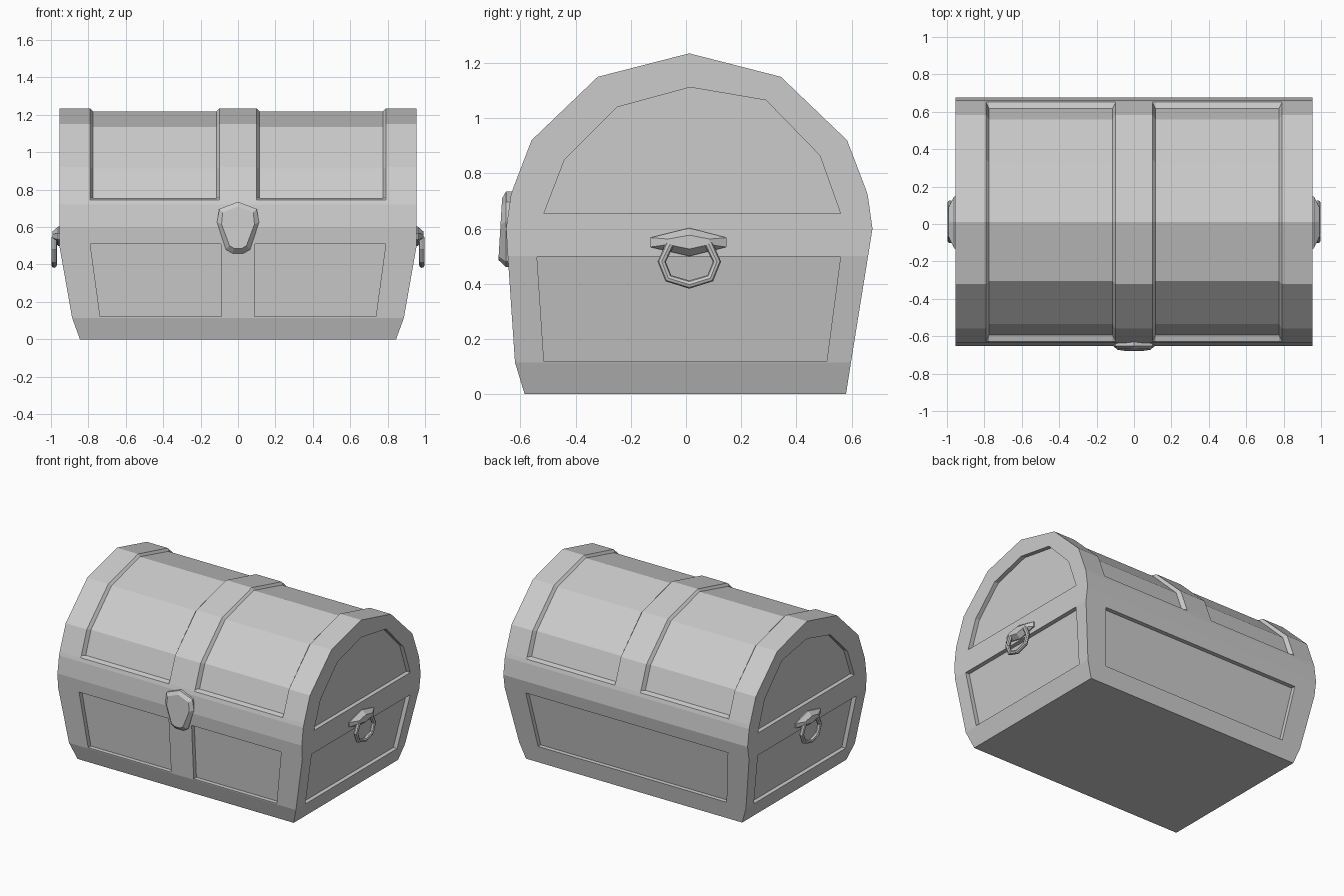
import bpy, bmesh
from mathutils import Vector

if "Cube" in bpy.data.objects:
    bpy.data.objects.remove(bpy.data.objects["Cube"])

grey = bpy.data.materials.new("plain_grey")
grey.use_nodes = True
grey.diffuse_color = (0.6, 0.6, 0.6, 1)
grey.node_tree.nodes["Principled BSDF"].inputs["Base Color"].default_value = (0.6, 0.6, 0.6, 1)


def add_object(name, bm):
    bmesh.ops.recalc_face_normals(bm, faces=bm.faces)
    mesh = bpy.data.meshes.new(name)
    bm.to_mesh(mesh)
    bm.free()
    mesh.materials.append(grey)
    obj = bpy.data.objects.new(name, mesh)
    bpy.context.collection.objects.link(obj)
    return obj


def loft(bm, rings):
    """Bridge closed rings of equal length and cap both ends."""
    rows = [[bm.verts.new(p) for p in ring] for ring in rings]
    n = len(rows[0])
    for a, b in zip(rows, rows[1:]):
        for i in range(n):
            j = (i + 1) % n
            bm.faces.new((a[i], a[j], b[j], b[i]))
    bm.faces.new(rows[0])
    bm.faces.new(rows[-1])


# Chest shell: cross-sections along x, with the lid panels sunk between the bands
MID = 0.012
arch = [(0.664, 0.6), (0.647, 0.72), (0.639, 0.745), (0.634, 0.758),
        (0.572, 0.92), (0.332, 1.15)]
front = [(-0.585, 0), (-0.62, 0.115), (-0.646, 0.5)]
back = [(0.66, 0.5), (0.598, 0.115), (0.58, 0)]
profile = (front + [(MID - w, z) for w, z in arch] + [(MID, 1.235)]
           + [(MID + w, z) for w, z in reversed(arch)] + back)
end_x = {0: 0.845, 0.115: 0.887}


def section(x, sunk):
    points = []
    for y, z in profile:
        px = x
        if abs(x) > 0.9:
            px = end_x.get(z, 0.955) * (1 if x > 0 else -1)
        if sunk and z > 0.75:
            y, z = MID + (y - MID) * 0.955, 0.6 + (z - 0.6) * 0.975
        points.append((px, y, z))
    return points


half = [(0.1, False), (0.115, True), (0.775, True), (0.79, False), (0.955, False)]
stations = [(-x, s) for x, s in reversed(half)] + half
bm = bmesh.new()
rows = [[bm.verts.new(p) for p in section(x, s)] for x, s in stations]
n = len(profile)
for a, b in zip(rows, rows[1:]):
    for i in range(n):
        j = (i + 1) % n
        bm.faces.new((a[i], a[j], b[j], b[i]))
for end in (rows[0], rows[-1]):
    for i in range(2):
        bm.faces.new((end[i], end[i + 1], end[n - 2 - i], end[n - 1 - i]))
    bm.faces.new(end[2:n - 2])
chest = add_object("chest_shell", bm)

# Recessed panels on the front, back and both ends
bm = bmesh.new()


def recess(outline, inward, depth=0.03):
    step = Vector(inward)
    loft(bm, [[Vector(p) + step * d for p in outline] for d in (-0.05, depth)])


def slope(z, low, high):
    return low + (high - low) * (z - 0.115) / 0.385


def wall_panel(corners, low, high, inward):
    recess([(x, slope(z, low, high), z) for x, z in corners], inward)


TOP, BOTTOM = 0.51, 0.122
for s in (-1, 1):
    wall_panel([(s * 0.09, TOP), (s * 0.79, TOP), (s * 0.737, BOTTOM), (s * 0.088, BOTTOM)],
               -0.62, -0.646, (0, 1, 0))
    lower = [(-0.54, 0.497), (0.56, 0.497), (0.51, 0.118), (-0.515, 0.118)]
    recess([(s * slope(z, 0.887, 0.955), y, z) for y, z in lower], (-s, 0, 0))
    upper = [(-0.515, 0.655), (0.56, 0.655), (0.485, 0.865), (0.29, 1.065),
             (0.015, 1.112), (-0.25, 1.04), (-0.44, 0.85)]
    recess([(s * 0.955, y, z) for y, z in upper], (-s, 0, 0))
wall_panel([(-0.79, TOP), (0.79, TOP), (0.737, BOTTOM), (-0.737, BOTTOM)],
           0.598, 0.66, (0, -1, 0))
cutter = add_object("panel_cutter", bm)
cutter.hide_render = True
cut = chest.modifiers.new("panels", 'BOOLEAN')
cut.operation = 'DIFFERENCE'
cut.solver = 'EXACT'
cut.object = cutter
bpy.context.view_layer.objects.active = chest
bpy.ops.object.modifier_apply(modifier=cut.name)
bpy.data.objects.remove(cutter)


# Lock plate with a bevelled, slightly tilted face
def shield(half_outline):
    left = [(-x, z) for x, z in reversed(half_outline) if x > 0]
    return half_outline + left


rim = shield([(0, 0.735), (0.1, 0.697), (0.112, 0.625), (0.065, 0.48), (0.03, 0.46)])
face = shield([(0, 0.71), (0.082, 0.678), (0.088, 0.615), (0.045, 0.5), (0.02, 0.486)])
bm = bmesh.new()
loft(bm, [[(x, -0.6, z) for x, z in rim],
          [(x, -0.652, z) for x, z in rim],
          [(x, -0.68 + (z - 0.486) * 0.06, z) for x, z in face]])
add_object("lock_plate", bm)

# Handles: pointed bracket and hanging ring on each end
base = [(-0.13, 0.567), (MID, 0.602), (0.147, 0.567),
        (0.147, 0.533), (MID, 0.5), (-0.13, 0.533)]
nose = [(-0.065, 0.562), (MID, 0.576), (0.085, 0.562),
        (0.085, 0.542), (MID, 0.526), (-0.065, 0.542)]
ring_path = [(0.07, 0.545), (0.1, 0.48), (0.076, 0.42), (0, 0.397)]
ring_path += [(-w, z) for w, z in reversed(ring_path[:3])]
for s, side in ((1, "left"), (-1, "right")):
    bm = bmesh.new()
    loft(bm, [[(s * 0.935, y, z) for y, z in base],
              [(s * 0.962, y, z) for y, z in base],
              [(s * 0.993, y, z) for y, z in nose]])
    add_object(side + "_handle_bracket", bm)

    curve = bpy.data.curves.new(side + "_handle_ring", 'CURVE')
    curve.dimensions = '3D'
    curve.bevel_depth = 0.015
    curve.bevel_resolution = 2
    curve.use_fill_caps = True
    spline = curve.splines.new('POLY')
    spline.points.add(len(ring_path) - 1)
    for point, (w, z) in zip(spline.points, ring_path):
        point.co = (s * 0.983, MID + w, z, 1)
    curve.materials.append(grey)
    ring = bpy.data.objects.new(side + "_handle_ring", curve)
    bpy.context.collection.objects.link(ring)
    bpy.ops.object.select_all(action='DESELECT')
    ring.select_set(True)
    bpy.context.view_layer.objects.active = ring
    bpy.ops.object.convert(target='MESH')
    bpy.ops.object.shade_smooth_by_angle()
